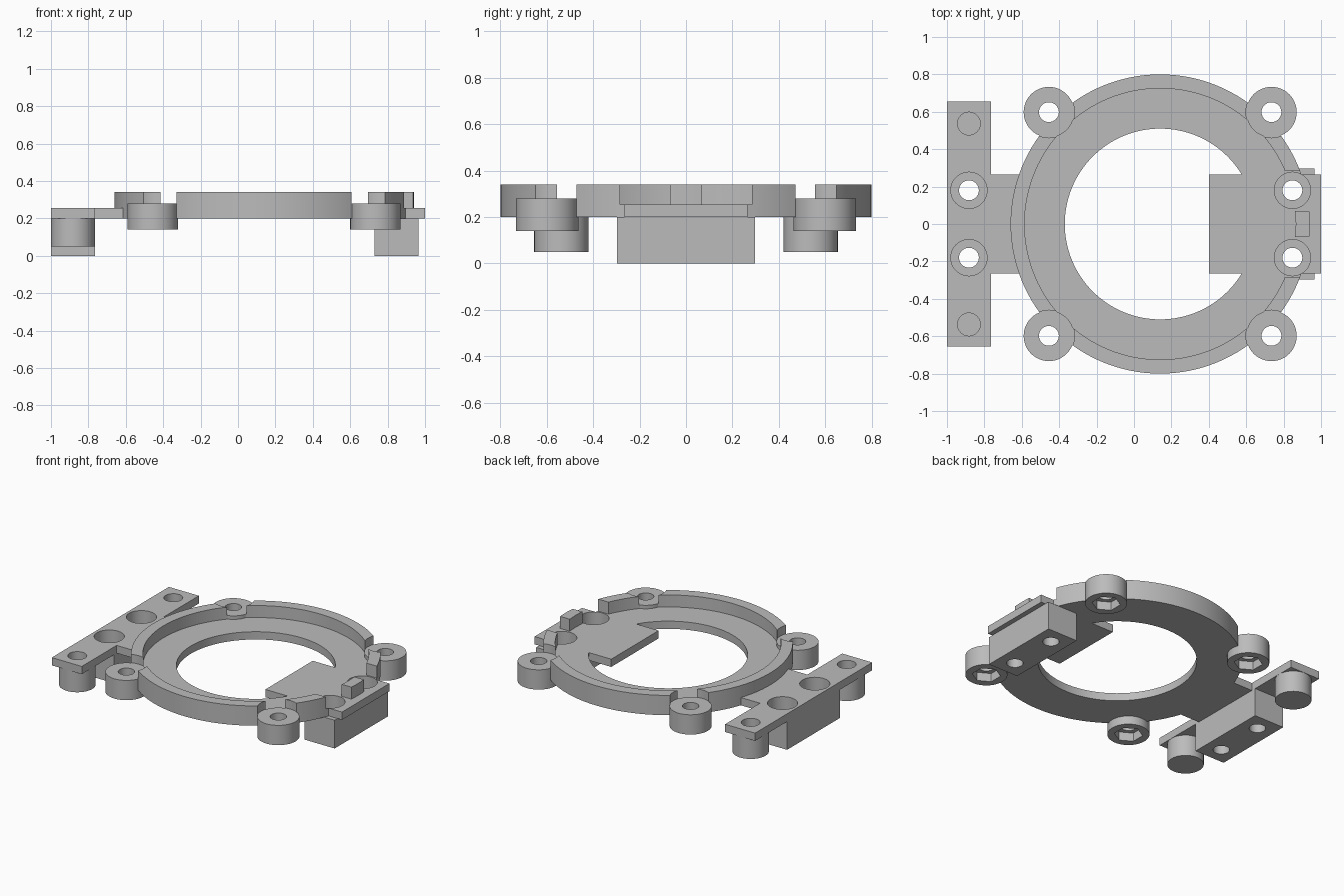
import bpy, bmesh
from math import radians
from mathutils import Matrix

cube = bpy.data.objects.get("Cube")
if cube:
    bpy.data.objects.remove(cube, do_unlink=True)

grey = bpy.data.materials.new("plain grey")
grey.use_nodes = True
grey.diffuse_color = (0.5, 0.5, 0.5, 1)
grey.node_tree.nodes["Principled BSDF"].inputs["Base Color"].default_value = (0.5, 0.5, 0.5, 1)

CX = 0.14                                   # ring centre
BOTTOM, FLOOR, TOP = 0.2, 0.255, 0.34       # plate underside, plate top, rim top


def finish(bm, name):
    bmesh.ops.recalc_face_normals(bm, faces=bm.faces)
    mesh = bpy.data.meshes.new(name)
    bm.to_mesh(mesh)
    bm.free()
    mesh.materials.append(grey)
    obj = bpy.data.objects.new(name, mesh)
    bpy.context.collection.objects.link(obj)
    return obj


def box(name, x0, x1, y0, y1, z0, z1):
    bm = bmesh.new()
    place = Matrix.Translation(((x0 + x1) / 2, (y0 + y1) / 2, (z0 + z1) / 2))
    size = Matrix.Diagonal((x1 - x0, y1 - y0, z1 - z0, 1))
    bmesh.ops.create_cube(bm, size=1, matrix=place @ size)
    return finish(bm, name)


def cylinder(name, x, y, r, z0, z1, sides=48):
    bm = bmesh.new()
    bmesh.ops.create_cone(bm, cap_ends=True, segments=sides, radius1=r, radius2=r,
                          depth=z1 - z0, matrix=Matrix.Translation((x, y, (z0 + z1) / 2)))
    return finish(bm, name)


def lathe(name, profile, sides):
    bm = bmesh.new()
    verts = [bm.verts.new((CX + r, 0, z)) for r, z in profile]
    edges = [bm.edges.new((v, verts[i - 1])) for i, v in enumerate(verts)]
    bmesh.ops.spin(bm, geom=verts + edges, cent=(CX, 0, 0), axis=(0, 0, 1),
                   angle=radians(360), steps=sides, use_merge=True)
    bmesh.ops.remove_doubles(bm, verts=bm.verts, dist=0.0001)
    return finish(bm, name)


def combine(body, other, operation):
    mod = body.modifiers.new("combine", 'BOOLEAN')
    mod.operation = operation
    mod.solver = 'EXACT'
    mod.object = other
    bpy.context.view_layer.objects.active = body
    bpy.ops.object.modifier_apply(modifier=mod.name)
    bpy.data.objects.remove(other, do_unlink=True)


# Stepped ring with a raised outer rim
body = lathe("ring_bracket", [(0.51, BOTTOM), (0.8, BOTTOM), (0.8, TOP), (0.725, TOP),
                              (0.725, FLOOR), (0.51, FLOOR)], 128)

# Rim openings over the bosses and beside the small stop block
bosses = [(x, y) for x in (-0.455, 0.735) for y in (-0.598, 0.598)]
for x, y in bosses:
    combine(body, cylinder("rim_notch", x, y, 0.137, 0.28, 0.4), 'DIFFERENCE')
for y0, y1 in ((-0.285, -0.07), (0.07, 0.285)):
    combine(body, box("rim_gap", 0.75, 1.1, y0, y1, FLOOR, 0.4), 'DIFFERENCE')

# Flat plates, mounting blocks, pegs and bosses
solids = [
    box("left_plate", -1, -0.765, -0.655, 0.655, BOTTOM, FLOOR),
    box("left_bridge", -0.9, -0.5, -0.265, 0.265, BOTTOM, FLOOR),
    box("right_plate", 0.4, 1, -0.265, 0.265, BOTTOM, FLOOR),
    box("left_block", -1, -0.765, -0.297, 0.297, 0, BOTTOM),
    box("right_block", 0.73, 0.965, -0.297, 0.297, 0, BOTTOM),
]
solids += [cylinder("peg", -0.8825, y, 0.117, 0.05, 0.22) for y in (-0.537, 0.537)]
solids += [cylinder("boss", x, y, 0.135, 0.14, 0.28) for x, y in bosses]
for solid in solids:
    combine(body, solid, 'UNION')

# Boss screw holes with hexagonal nut pockets underneath
for x, y in bosses:
    combine(body, cylinder("screw_hole", x, y, 0.053, 0.1, 0.4, 32), 'DIFFERENCE')
    combine(body, cylinder("nut_pocket", x, y, 0.092, 0.1, 0.2, 6), 'DIFFERENCE')

# Counterbored holes through the mounting blocks
for x in (-0.8825, 0.847):
    for y in (-0.18, 0.18):
        combine(body, cylinder("bolt_hole", x, y, 0.053, -0.1, 0.4, 32), 'DIFFERENCE')
        combine(body, cylinder("counterbore", x, y, 0.097, 0.1, 0.4), 'DIFFERENCE')

# Blind holes in the pegs
for y in (-0.537, 0.537):
    combine(body, cylinder("peg_hole", -0.8825, y, 0.061, 0.1, 0.4, 32), 'DIFFERENCE')

# Smooth round walls, crisp edges
bpy.ops.object.select_all(action='DESELECT')
body.select_set(True)
bpy.context.view_layer.objects.active = body
bpy.ops.object.shade_smooth_by_angle(angle=radians(25))
